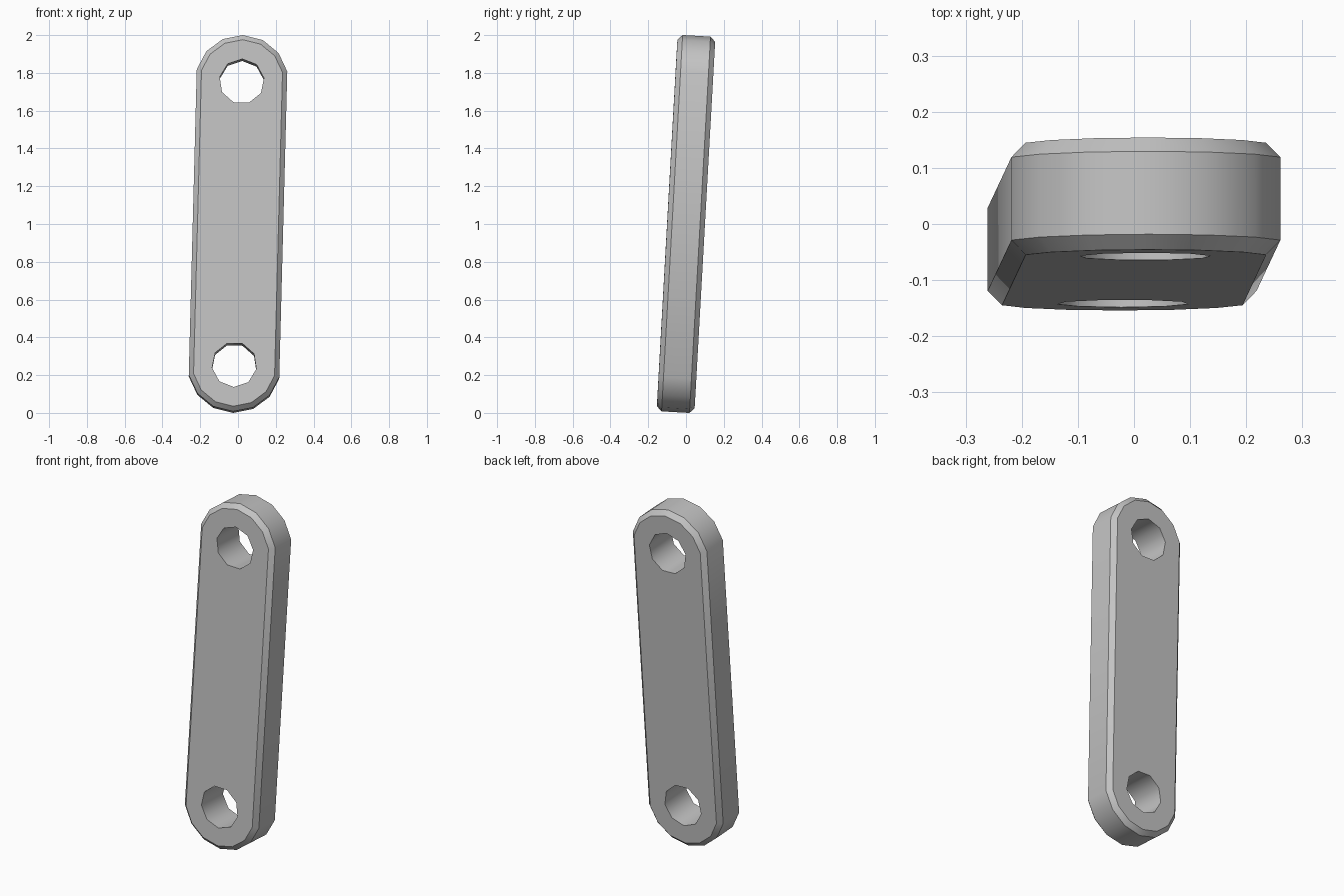
import bpy, bmesh
from math import sin, cos, radians, pi
from mathutils import Matrix

cube = bpy.data.objects.get("Cube")
if cube:
    bpy.data.objects.remove(cube, do_unlink=True)

RADIUS = 0.247       # rounded ends
CENTRE = 0.751       # distance of each hole from the middle
HALF = 0.1           # half thickness
CHAMFER = 0.026
HOLE = 0.119
ARC_STEPS = 6
HOLE_SIDES = 9


def outline(radius):
    """Long plate outline with a faceted arc at each end, as (x, z)."""
    points = []
    for end in (1, -1):
        for i in range(ARC_STEPS + 1):
            a = radians(14 + 152 * i / ARC_STEPS)
            points.append((end * radius * cos(a), end * (CENTRE + radius * sin(a))))
    return points


def hole_ring(end):
    return [(HOLE * cos(2 * pi * i / HOLE_SIDES + pi / 2),
             end * (CENTRE + HOLE * sin(2 * pi * i / HOLE_SIDES + pi / 2)))
            for i in range(HOLE_SIDES)]


def add_ring(bm, points, y):
    return [bm.verts.new((x, y, z)) for x, z in points]


def skin(bm, rings):
    """Join neighbouring rings with quads."""
    for a, b in zip(rings, rings[1:]):
        for i in range(len(a)):
            j = (i + 1) % len(a)
            bm.faces.new((a[i], a[j], b[j], b[i]))


def ring_edges(bm, ring):
    return [bm.edges.get((v, ring[(i + 1) % len(ring)])) for i, v in enumerate(ring)]


bm = bmesh.new()

# Chamfered rim
rim = [add_ring(bm, outline(r), y) for r, y in (
    (RADIUS - CHAMFER, -HALF), (RADIUS, CHAMFER - HALF),
    (RADIUS, HALF - CHAMFER), (RADIUS - CHAMFER, HALF))]
skin(bm, rim)

# Hole walls at both ends
holes = []
for end in (1, -1):
    walls = [add_ring(bm, hole_ring(end), y) for y in (-HALF, HALF)]
    skin(bm, walls)
    holes.append(walls)

# Front and back faces, filled around the holes
for side, normal in ((0, (0, -1, 0)), (-1, (0, 1, 0))):
    edges = ring_edges(bm, rim[side])
    for walls in holes:
        edges += ring_edges(bm, walls[side])
    bmesh.ops.triangle_fill(bm, use_beauty=True, edges=edges, normal=normal)

bmesh.ops.recalc_face_normals(bm, faces=bm.faces[:])

# Lean the plate slightly back and to its left
lean = Matrix.Rotation(radians(1.5), 4, 'Y') @ Matrix.Rotation(radians(-3.2), 4, 'X')
bm.transform(Matrix.Translation((0, 0, 1)) @ lean)

mesh = bpy.data.meshes.new("link_plate")
bm.to_mesh(mesh)
bm.free()
plate = bpy.data.objects.new("link_plate", mesh)
bpy.context.collection.objects.link(plate)

# Plain grey
grey = bpy.data.materials.new("plain grey")
grey.use_nodes = True
colour = (0.55, 0.55, 0.55, 1)
grey.diffuse_color = colour
grey.node_tree.nodes["Principled BSDF"].inputs["Base Color"].default_value = colour
mesh.materials.append(grey)

# Smooth arcs and holes, crisp chamfers
bpy.ops.object.select_all(action='DESELECT')
plate.select_set(True)
bpy.context.view_layer.objects.active = plate
bpy.ops.object.shade_smooth_by_angle(angle=radians(42))
